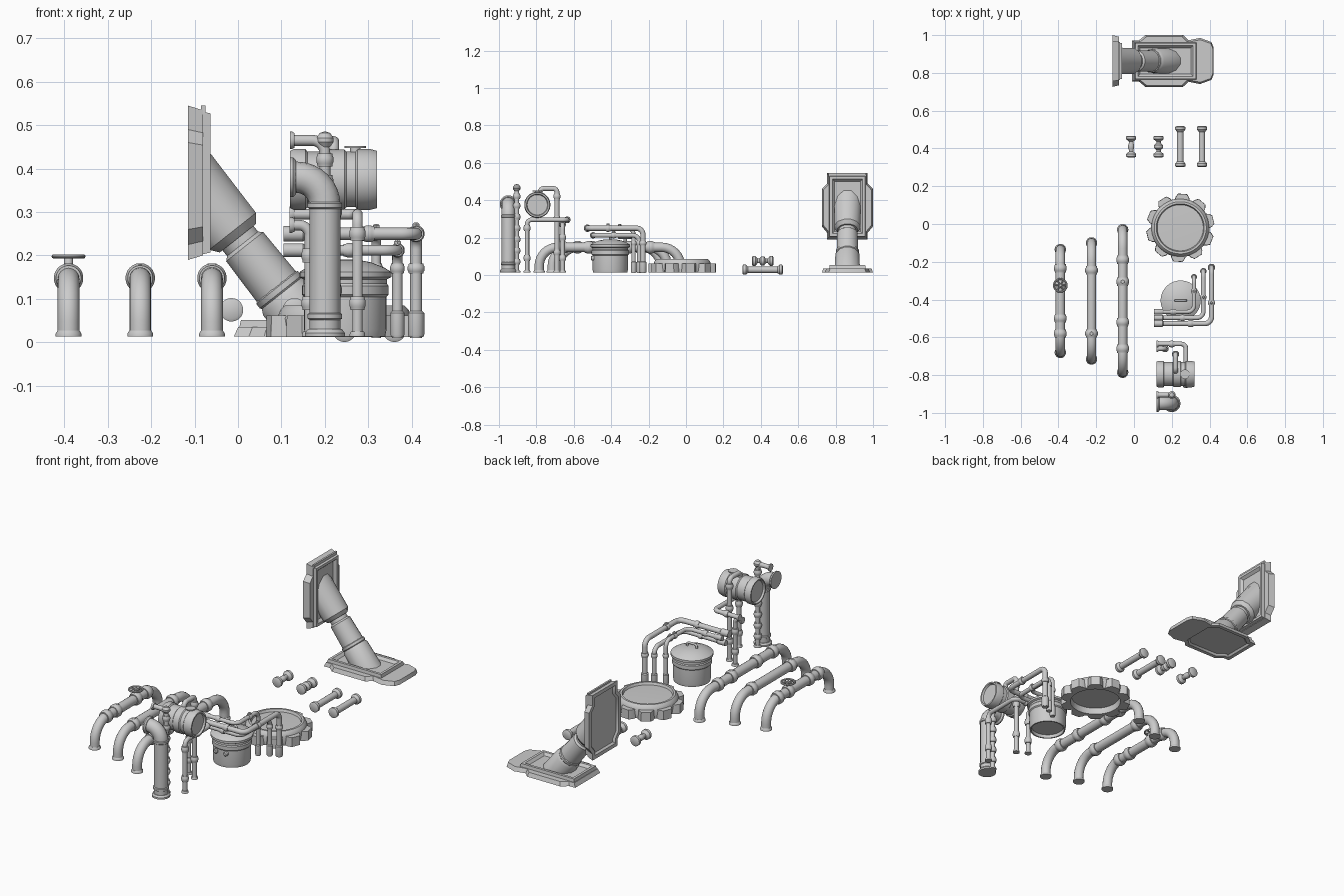
import bpy, bmesh, math
from mathutils import Vector, Matrix

if "Cube" in bpy.data.objects:
    bpy.data.objects.remove(bpy.data.objects["Cube"])

X, Y, Z = Vector((1, 0, 0)), Vector((0, 1, 0)), Vector((0, 0, 1))


def make(name, bm):
    bmesh.ops.remove_doubles(bm, verts=bm.verts, dist=1e-5)
    bmesh.ops.recalc_face_normals(bm, faces=bm.faces)
    me = bpy.data.meshes.new(name)
    bm.to_mesh(me)
    bm.free()
    ob = bpy.data.objects.new(name, me)
    bpy.context.collection.objects.link(ob)
    return ob


def lathe(name, prof, loc, axis=Z, n=28, cut=None):
    """Revolve (radius, height) points about an axis; optional slicing plane."""
    bm = bmesh.new()
    M = Matrix.Translation(loc) @ Vector(axis).to_track_quat('Z', 'Y').to_matrix().to_4x4()
    rings = [[bm.verts.new(M @ Vector((r * math.cos(a), r * math.sin(a), h)))
              for a in (2 * math.pi * (i + .5) / n for i in range(n))] for r, h in prof]
    for a, b in zip(rings, rings[1:]):
        for i in range(n):
            bm.faces.new((a[i], a[(i + 1) % n], b[(i + 1) % n], b[i]))
    for ring, (r, h) in ((rings[0], prof[0]), (rings[-1], prof[-1])):
        if r > 0:
            bm.faces.new(ring)
    if cut:
        bmesh.ops.bisect_plane(bm, geom=bm.verts[:] + bm.edges[:] + bm.faces[:],
                               plane_co=cut[0], plane_no=cut[1], clear_outer=True)
    return make(name, bm)


def pipe(name, pts, r, bend):
    """Tube through right-angled corners rounded by the bend radius."""
    P = [Vector(p) for p in pts]
    path = [P[0]]
    for a, c, b in zip(P, P[1:], P[2:]):
        d1, d2 = (c - a).normalized(), (b - c).normalized()
        for i in range(9):
            t = math.pi / 16 * i
            path.append(c - d1 * bend * (1 - math.sin(t)) + d2 * bend * (1 - math.cos(t)))
    path.append(P[-1])
    cu = bpy.data.curves.new(name, 'CURVE')
    cu.dimensions, cu.bevel_depth, cu.bevel_resolution, cu.use_fill_caps = '3D', r, 6, True
    sp = cu.splines.new('POLY')
    sp.points.add(len(path) - 1)
    for p, co in zip(sp.points, path):
        p.co = (*co, 1)
    tmp = bpy.data.objects.new(name + "_curve", cu)
    bpy.context.collection.objects.link(tmp)
    bpy.context.view_layer.update()
    me = bpy.data.meshes.new_from_object(tmp.evaluated_get(bpy.context.evaluated_depsgraph_get()))
    bpy.data.objects.remove(tmp)
    ob = bpy.data.objects.new(name, me)
    bpy.context.collection.objects.link(ob)


def coupling(loc, axis, r, l):
    lathe("pipe_coupling", [(r * .75, -l), (r * .85, -l), (r * .9, -l * .6), (r, -l * .35), (r, l * .35),
                            (r * .9, l * .6), (r * .85, l), (r * .75, l)], loc, axis)


def flange(loc, axis, r, h):
    lathe("pipe_flange", [(r, 0), (r, h * .5), (r * .85, h)], loc, axis)


def prism(name, outline, z0, z1, top=1.0, M=Matrix(), tray=None, recess=None):
    """Extruded outline with tapered top, and optional inset top and bottom."""
    bm = bmesh.new()
    c = sum((Vector((*p, 0)) for p in outline), Vector()) / len(outline)
    lo = [bm.verts.new(Vector((*p, z0))) for p in outline]
    hi = [bm.verts.new(c + (Vector((*p, 0)) - c) * top + Z * z1) for p in outline]
    fl, fh = bm.faces.new(lo), bm.faces.new(hi)
    k = len(lo)
    for i in range(k):
        bm.faces.new((lo[i], lo[(i + 1) % k], hi[(i + 1) % k], hi[i]))
    bmesh.ops.recalc_face_normals(bm, faces=bm.faces)
    for f, ins in ((fh, tray), (fl, recess)):
        if ins:
            bmesh.ops.inset_region(bm, faces=[f], thickness=ins[0], use_even_offset=True)
            bmesh.ops.inset_region(bm, faces=[f], thickness=ins[1], depth=-ins[2], use_even_offset=True)
    bmesh.ops.transform(bm, matrix=M, verts=bm.verts)
    return make(name, bm)


def mirror(half):
    return half + [(u, -v) for u, v in reversed(half)]


# three large floor pipes with couplings and top nuts
for x, y0, y1, knots in ((-.39, -.68, -.135, (-.235, -.325, -.5, -.58)),
                         (-.225, -.715, -.1, (-.245, -.58)),
                         (-.06, -.785, -.03, (-.19, -.305, -.52, -.66))):
    pipe("floor_pipe", [(x, y0, .015), (x, y0, .148), (x, y1, .148), (x, y1, .015)], .025, .1)
    for y in (y0, y1):
        flange((x, y, .013), Z, .03, .014)
    for y in knots:
        coupling((x, y, .148), Y, .034, .022)
    lathe("pipe_nut", [(.013, 0), (.013, .012), (.01, .014)], (x, knots[1], .168), n=6)

# valve wheel
bpy.ops.mesh.primitive_torus_add(location=(-.39, -.325, .198), major_radius=.034, minor_radius=.005,
                                 major_segments=32, minor_segments=10)
bpy.context.object.name = "valve_wheel_rim"
lathe("valve_stem", [(.01, 0), (.01, .025), (.006, .032)], (-.39, -.325, .17))
for i in range(3):
    a = math.pi * i / 3
    d = Vector((math.cos(a), math.sin(a), 0))
    lathe("valve_spoke", [(.004, -.034), (.004, .034)], (-.39, -.325, .198), d, 8)

# round toothed hatch, hollow underneath
hatch = Vector((.245, -.02, 0))
lathe("hatch_ring", [(0, .045), (.125, .045), (.13, .012), (.15, .012), (.155, .055), (.148, .075), (.138, .085),
                     (.127, .085), (.122, .072), (0, .076)], hatch, n=48)
for i in range(10):
    M = Matrix.Translation(hatch) @ Matrix.Rotation(math.radians(14 + 36 * i), 4, 'Z')
    prism("hatch_tooth", mirror([(.14, .042), (.162, .036), (.18, .024)]), .012, .062, .95, M)

# lidded tank
tank = Vector((.247, -.405, 0))
lathe("tank", [(0, .03), (.082, .03), (.085, .013), (.092, .013), (.095, .03), (.095, .105), (.1, .11), (.1, .13),
               (.096, .135), (.096, .145), (.106, .15), (.106, .162), (.09, .172), (.06, .184), (.03, .19), (0, .191)],
      tank, n=48)
pipe("tank_handle", [tank + Vector(p) for p in ((-.028, 0, .185), (-.028, 0, .208), (.028, 0, .208), (.028, 0, .185))],
     .006, .012)
for s in (-1, 1):
    lathe("tank_lug", [(.012, 0), (.012, .012), (.008, .016)], tank + Vector((s * .03, -.088, .09)), -Y, 16)

# bank of pipes sweeping round the tank
for x, y0, y1, z, r in ((.41, -.527, -.23, .25, .014), (.367, -.497, -.25, .212, .012), (.318, -.465, -.28, .25, .011)):
    pipe("tank_pipe", [(.107, y0, z), (x, y0, z), (x, y1, z), (x, y1, .01)], r, .035)
    lathe("pipe_socket", [(r * 1.3, 0), (r * 1.3, .045), (r, .05)], (.105, y0, z), X)
    lathe("pipe_foot", [(r * 1.2, 0), (r * 1.35, .006), (r * 1.35, .056), (r, .06)], (x, y1, .012))
    coupling((x, y1, .17), Z, r * 1.4, .012)
    coupling((x, y0 + .11, z), Y, r * 1.4, .012)
    coupling((x - .11, y0, z), X, r * 1.4, .014)
    lathe("pipe_nut", [(.009, 0), (.009, .008), (.005, .012)], (x, y0 + .11, z + r), n=6)

# horizontal barrel
lathe("barrel", [(0, .01), (.055, .01), (.06, 0), (.066, 0), (.07, .008), (.07, .035), (.064, .04), (.064, .085),
                 (.069, .09), (.069, .125), (.064, .13), (.064, .15), (.07, .155), (.07, .185), (.066, .2),
                 (.058, .2), (.054, .19), (0, .19)], (.12, -.795, .375), X, 40)
lathe("barrel_cap", [(.012, 0), (.012, .012), (.025, .012), (.025, .017)], (.27, -.795, .435), n=20)

# thin pipes around the barrel
pipe("barrel_loop", [(.22, -.78, .43), (.22, -.78, .462), (.22, -.69, .462), (.22, -.69, .013)], .013, .02)
pipe("barrel_support", [(.12, -.635, .295), (.275, -.635, .295), (.275, -.85, .295), (.275, -.85, .013)], .012, .025)
pipe("side_drain", [(.12, -.66, .27), (.165, -.66, .27), (.165, -.66, .013)], .012, .025)
for x, y, knots in ((.22, -.69, (.42, .3, .12)), (.275, -.85, (.25, .09)), (.165, -.66, (.2, .09))):
    flange((x, y, .013), Z, .018, .012)
    for z in knots:
        coupling((x, y, z), Z, .019, .016)
for y, z in ((-.635, .295), (-.66, .27)):
    flange((.118, y, z), X, .018, .012)
coupling((.2, -.635, .295), X, .018, .014)

# tall stack with side outlet
pipe("stack", [(.2, -.95, .013), (.2, -.95, .38), (.122, -.95, .38)], .036, .065)
flange((.2, -.95, .013), Z, .046, .018)
flange((.12, -.95, .38), X, .046, .014)
for z in (.06, .315):
    lathe("stack_band", [(.036, -.008), (.04, -.005), (.04, .005), (.036, .008)], (.2, -.95, z))

# beaded riser beside the stack
pipe("riser", [(.2, -.905, .013), (.2, -.905, .465), (.12, -.905, .465)], .0125, .03)
flange((.12, -.905, .465), X, .02, .01)
flange((.2, -.905, .013), Z, .02, .012)
for z in (.07, .13, .19, .25, .31, .37, .42):
    coupling((.2, -.905, z), Z, .02, .015)
lathe("riser_ball", [(0, -.02), (.012, -.016), (.02, -.005), (.02, .005), (.012, .016), (0, .02)], (.2, -.905, .466))

# loose pipe spools
for x, h, z, r, mid in ((-.015, .057, .075, .012, .016), (.13, .057, .075, .012, .024),
                        (.245, .108, .028, .017, .017), (.36, .108, .028, .017, .017)):
    e = h - .018
    lathe("loose_spool", [(.02, -h), (.027, -h + .004), (.027, -e), (r, -e + .012), (r, -.018), (mid, -.008),
                          (mid, .008), (r, .018), (r, e - .012), (.027, e), (.027, h - .004), (.02, h)], (x, .41, z), Y)

# two hinged plates: floor plate and upright panel
outline = mirror([(0, .108), (.035, .108), (.07, .137), (.27, .137), (.3, .108), (.355, .108)])
frame = mirror([(.012, .098), (.342, .098)])
base = Matrix.Translation((-.01, .863, 0))
panel = Matrix.Translation((-.115, .863, .19)) @ Matrix(((0, 0, 1, 0), (0, -1, 0, 0), (1, 0, 0, 0), (0, 0, 0, 1)))
for label, M in (("floor_plate", base), ("upright_panel", panel)):
    prism(label, outline, .013 if M is base else 0, .035, .94, M, None, (.02, .008, .01))
    prism(label + "_frame", frame, .03, .052, .97, M, (.014, .012, .014))
prism("floor_plate_nose", mirror([(.3, .11), (.36, .122), (.42, .1), (.432, .07)]), .013, .035, .92, base)
prism("panel_top_lip", mirror([(.335, .1), (.355, .1)]), .03, .04, 1, panel)

# arm between the plates, with hoods sliced flush to each plate
arm = Vector((.62, 0, -.785)).normalized()
pivot = Vector((0, .863, .24))
lathe("panel_hood", [(.076, -.35), (.071, -.02), (.055, 0), (0, 0)], pivot, arm, 12, ((-.09, 0, 0), -X))
lathe("upper_arm", [(.046, -.02), (.046, .07)], pivot, arm, 20)
lathe("lower_arm", [(.044, .015), (.055, .025), (.058, .15)], pivot, arm, 20)
lathe("base_hood", [(.055, .14), (.063, .145), (.063, .158), (.06, .162), (.067, .175), (.072, .45)],
      pivot, arm, 12, ((0, 0, .03), -Z))

# smooth shading with crisp edges
for ob in bpy.context.scene.objects:
    ob.select_set(ob.type == 'MESH')
    bpy.context.view_layer.objects.active = ob
bpy.ops.object.shade_smooth_by_angle(angle=math.radians(35))
